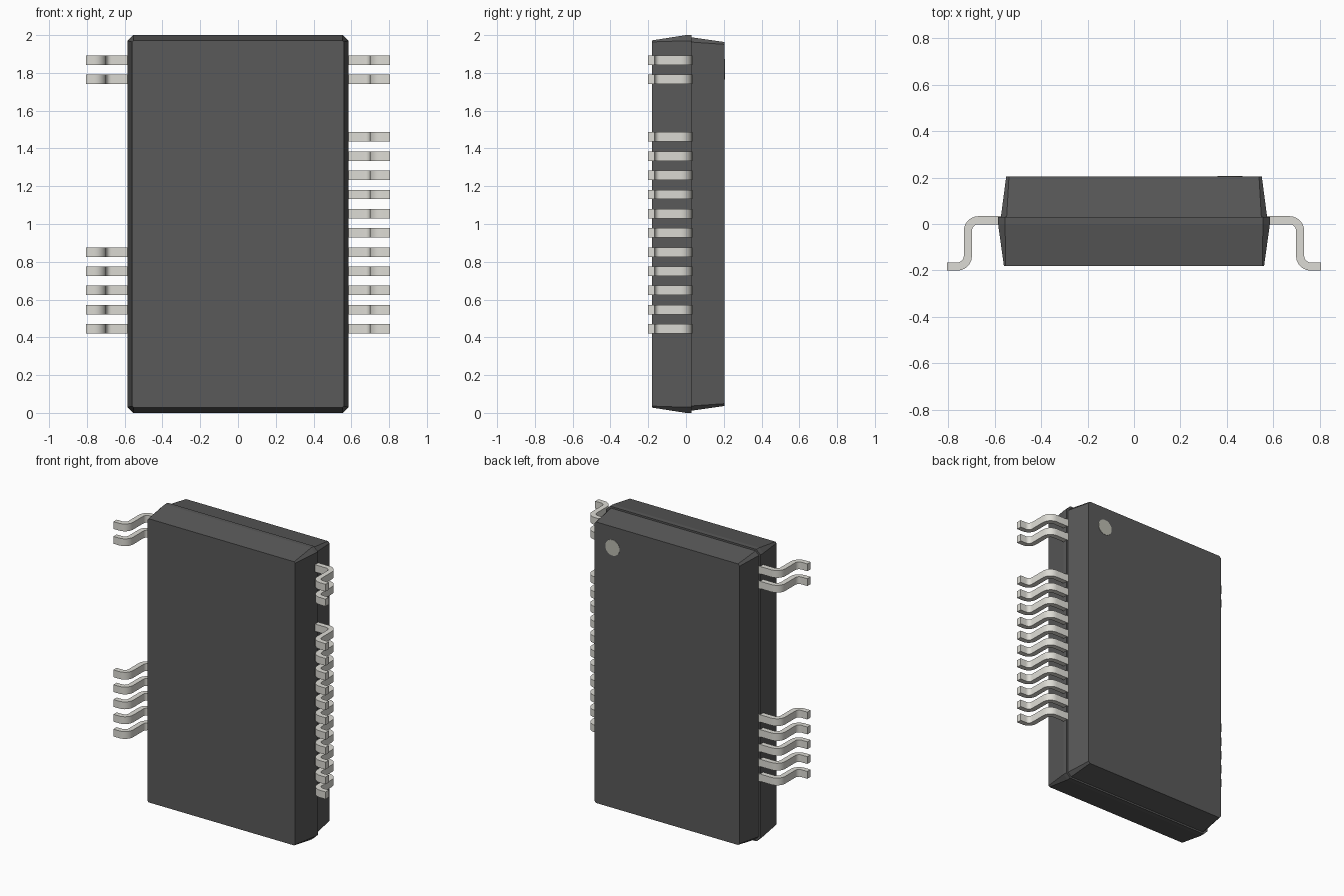
import bpy, bmesh, math
from mathutils import Vector

if "Cube" in bpy.data.objects:
    bpy.data.objects.remove(bpy.data.objects["Cube"])


def material(name, rgb):
    m = bpy.data.materials.new(name)
    m.diffuse_color = (*rgb, 1)
    m.use_nodes = True
    m.node_tree.nodes["Principled BSDF"].inputs["Base Color"].default_value = m.diffuse_color
    return m


PLASTIC = material("dark_plastic", (0.10, 0.10, 0.10))
METAL = material("lead_metal", (0.72, 0.71, 0.66))
INK = material("marker_ink", (0.50, 0.50, 0.44))


def loft(name, rings, mat):
    """Skin a list of equal-length point rings and cap both ends."""
    bm = bmesh.new()
    loops = [[bm.verts.new(p) for p in ring] for ring in rings]
    n = len(loops[0])
    for a, b in zip(loops, loops[1:]):
        for i in range(n):
            j = (i + 1) % n
            bm.faces.new((a[i], a[j], b[j], b[i]))
    bm.faces.new(loops[0])
    bm.faces.new(loops[-1])
    bmesh.ops.recalc_face_normals(bm, faces=bm.faces)
    me = bpy.data.meshes.new(name)
    bm.to_mesh(me)
    bm.free()
    me.materials.append(mat)
    ob = bpy.data.objects.new(name, me)
    bpy.context.collection.objects.link(ob)
    return ob


def octagon(y, hx, hz, c):
    """Rectangle with clipped corners, centred on z = 1."""
    quarter = [(hx, hz - c), (hx - c, hz)]
    pts = quarter + [(-x, z) for x, z in reversed(quarter)]
    pts += [(-x, -z) for x, z in pts]
    return [(x, y, z + 1) for x, z in pts]


# Tapered package halves, meeting at a small step
loft("body_front", [octagon(-0.18, 0.56, 0.972, 0.008),
                    octagon(0.0, 0.585, 1.0, 0.03),
                    octagon(0.03, 0.585, 1.0, 0.03)], PLASTIC)
loft("body_back", [octagon(0.03, 0.573, 0.988, 0.025),
                   octagon(0.205, 0.55, 0.963, 0.012)], PLASTIC)

# Pin one marker on the back face
bpy.ops.mesh.primitive_cylinder_add(vertices=32, radius=0.054, depth=0.006,
                                    location=(0.413, 0.204, 1.82),
                                    rotation=(math.pi / 2, 0, 0))
dot = bpy.context.object
dot.name = "pin_one_marker"
dot.data.materials.append(INK)


def lead_path(steps=6):
    """Gull-wing centreline in x, y with two rounded bends."""
    r = 0.045
    pts = [(0.55, 0.016)]
    for i in range(steps + 1):
        a = math.pi / 2 * (1 - i / steps)
        pts.append((0.67 + r * math.cos(a), 0.016 - r + r * math.sin(a)))
    for i in range(steps + 1):
        a = math.pi + math.pi / 2 * i / steps
        pts.append((0.76 + r * math.cos(a), -0.183 + r + r * math.sin(a)))
    return [Vector(p) for p in pts + [(0.804, -0.183)]]


def lead(name, side, z, half_t=0.0175, half_w=0.025):
    pts = lead_path()
    rings = []
    for i, p in enumerate(pts):
        t = (pts[min(i + 1, len(pts) - 1)] - pts[max(i - 1, 0)]).normalized()
        n = Vector((-t.y, t.x)) * half_t
        rings.append([(side * (p.x + s * n.x), p.y + s * n.y, z + w * half_w)
                      for s, w in ((1, 1), (1, -1), (-1, -1), (-1, 1))])
    return loft(name, rings, METAL)


# Leads: slots on an even pitch, some left empty
leads = []
slots = {"right": (1, [*range(11), 13, 14]), "left": (-1, [*range(5), 13, 14])}
for label, (side, used) in slots.items():
    for k in used:
        leads.append(lead(f"lead_{label}_{k + 1}", side, 0.445 + 0.1016 * k))

bpy.ops.object.select_all(action='DESELECT')
for ob in leads + [dot]:
    ob.select_set(True)
bpy.context.view_layer.objects.active = leads[0]
bpy.ops.object.shade_smooth_by_angle(angle=math.radians(35))
